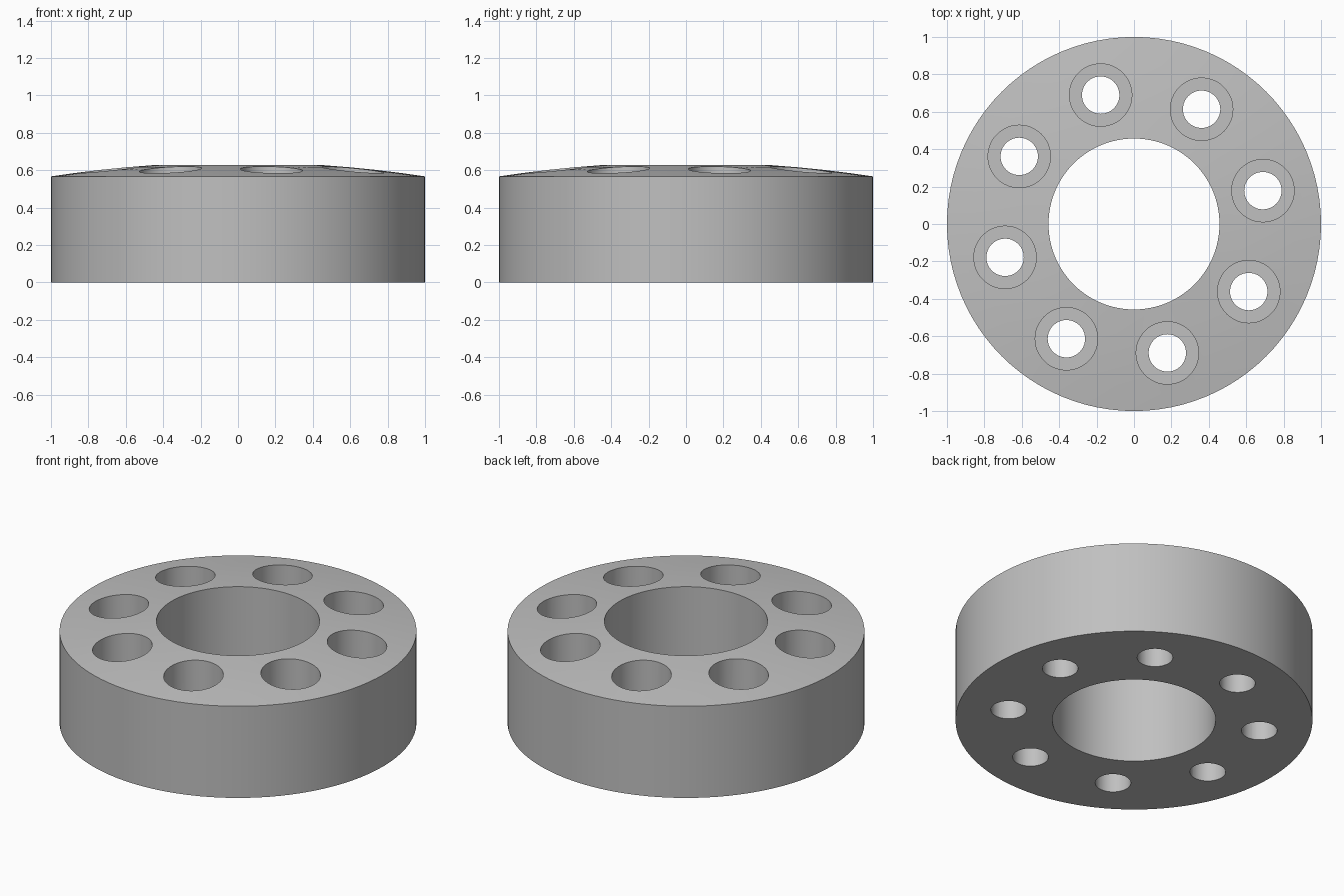
import bpy, bmesh, math
from mathutils import Vector

if "Cube" in bpy.data.objects:
    bpy.data.objects.remove(bpy.data.objects["Cube"])

BORE_R, OUTER_R, RIM_Z, TOP_Z = 0.457, 1.0, 0.567, 0.627
HOLE_COUNT, HOLE_RING_R, HOLE_START = 8, 0.712, math.radians(14.5)
FLOOR_Z = 0.27

grey = bpy.data.materials.new("steel_grey")
grey.diffuse_color = (0.527, 0.527, 0.527, 1)
grey.use_nodes = True
grey.node_tree.nodes["Principled BSDF"].inputs["Base Color"].default_value = grey.diffuse_color


def finish(bm, name):
    bmesh.ops.recalc_face_normals(bm, faces=bm.faces)
    mesh = bpy.data.meshes.new(name)
    bm.to_mesh(mesh)
    bm.free()
    mesh.materials.append(grey)
    ob = bpy.data.objects.new(name, mesh)
    bpy.context.collection.objects.link(ob)
    return ob


def lathe(bm, profile, segments, centre=(0, 0)):
    """Revolve a closed (radius, z) profile around a vertical axis."""
    cx, cy = centre
    verts = [bm.verts.new((cx + r, cy, z)) for r, z in profile]
    edges = [bm.edges.new((verts[i], verts[(i + 1) % len(verts)])) for i in range(len(verts))]
    bmesh.ops.spin(bm, geom=verts + edges, cent=(cx, cy, 0), axis=(0, 0, 1),
                   angle=math.tau, steps=segments, use_merge=True)
    bmesh.ops.remove_doubles(bm, verts=bm.verts, dist=1e-5)


def add_cylinder(bm, x, y, radius, z0, z1, segments):
    ring = [bm.verts.new((x + radius * math.cos(math.tau * i / segments),
                          y + radius * math.sin(math.tau * i / segments), z0))
            for i in range(segments)]
    base = bm.faces.new(ring)
    top = bmesh.ops.extrude_face_region(bm, geom=[base])["geom"]
    bmesh.ops.translate(bm, vec=Vector((0, 0, z1 - z0)),
                        verts=[g for g in top if isinstance(g, bmesh.types.BMVert)])


# Ring body with a central bore and a gently domed top
drop = (TOP_Z - RIM_Z) / (OUTER_R ** 2 - BORE_R ** 2)
dome = []
for i in range(5):
    r = OUTER_R + (BORE_R - OUTER_R) * i / 4
    dome.append((r, RIM_Z + drop * (OUTER_R ** 2 - r ** 2)))
bm = bmesh.new()
lathe(bm, [(BORE_R, 0), (OUTER_R, 0)] + dome, 96)
body = finish(bm, "ring_body")

# Counterbored bolt holes: wide pocket from above, narrow hole right through
for name, radius, z0 in (("pocket_cutter", 0.167, FLOOR_Z), ("bolt_hole_cutter", 0.1, -0.2)):
    bm = bmesh.new()
    for i in range(HOLE_COUNT):
        a = HOLE_START + math.tau * i / HOLE_COUNT
        add_cylinder(bm, HOLE_RING_R * math.cos(a), HOLE_RING_R * math.sin(a),
                     radius, z0, 0.9, 48)
    cutter = finish(bm, name)
    cutter.hide_render = True
    bpy.context.view_layer.objects.active = body
    mod = body.modifiers.new(name, 'BOOLEAN')
    mod.operation = 'DIFFERENCE'
    mod.solver = 'EXACT'
    mod.object = cutter
    bpy.ops.object.modifier_apply(modifier=mod.name)
    bpy.data.objects.remove(cutter)

# Smooth walls with crisp rims
bpy.ops.object.select_all(action='DESELECT')
body.select_set(True)
bpy.context.view_layer.objects.active = body
bpy.ops.object.shade_smooth_by_angle(angle=math.radians(30))
